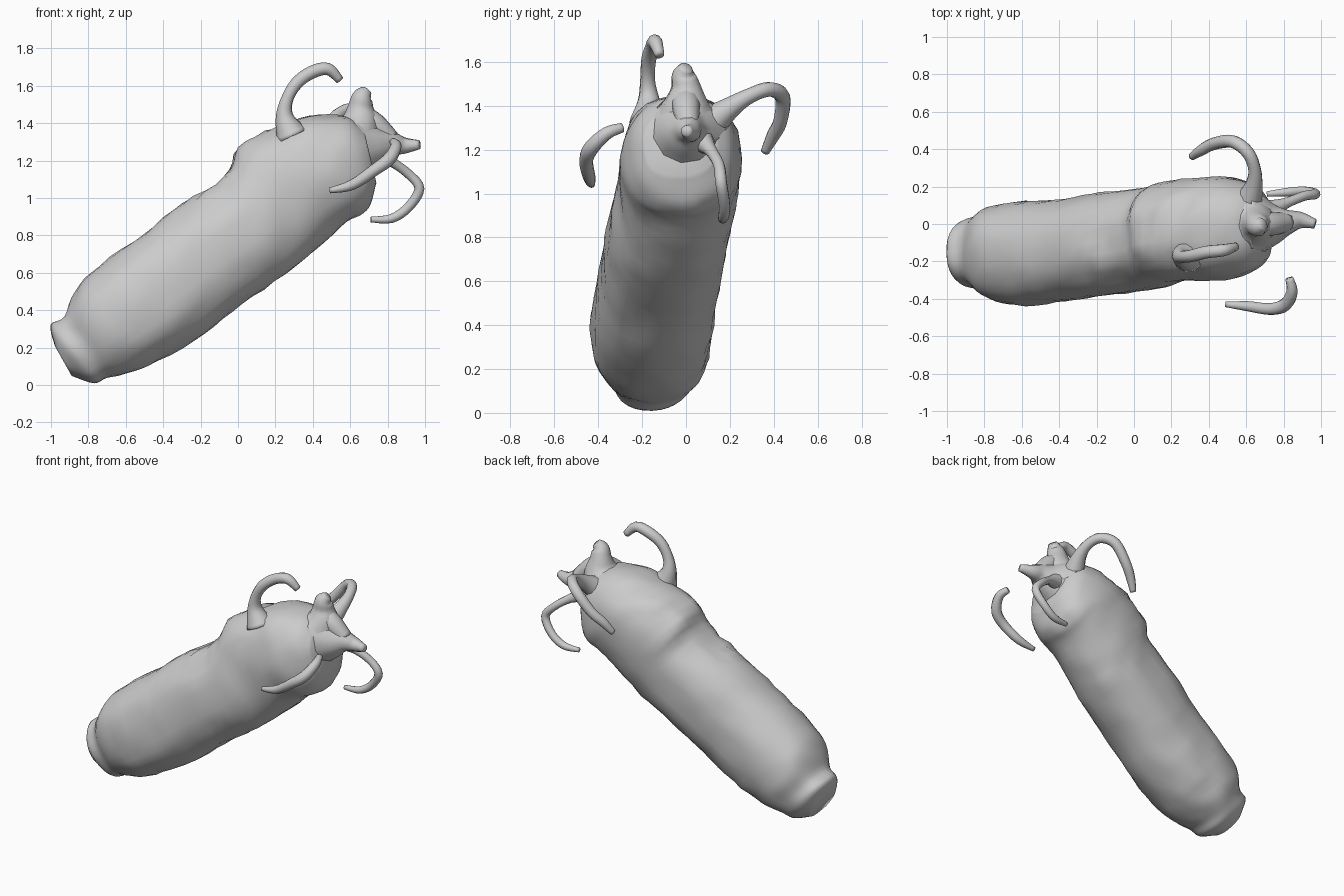
import bpy, bmesh, math
from mathutils import Vector, noise

if "Cube" in bpy.data.objects:
    bpy.data.objects.remove(bpy.data.objects["Cube"])

# Body stations: top (x, z), bottom (x, z), y min, y max
STATIONS = [
    (-0.98, 0.21, -0.89, 0.05, -0.27, -0.05),
    (-1.00, 0.32, -0.77, 0.01, -0.33, 0.02),
    (-0.93, 0.37, -0.70, 0.04, -0.35, 0.05),
    (-0.87, 0.50, -0.60, 0.06, -0.41, 0.10),
    (-0.74, 0.64, -0.42, 0.13, -0.435, 0.12),
    (-0.50, 0.81, -0.18, 0.28, -0.41, 0.14),
    (-0.30, 0.97, 0.02, 0.43, -0.38, 0.17),
    (-0.07, 1.11, 0.25, 0.59, -0.35, 0.20),
    (0.00, 1.27, 0.42, 0.72, -0.315, 0.23),
    (0.20, 1.38, 0.58, 0.87, -0.30, 0.25),
    (0.38, 1.44, 0.66, 0.91, -0.29, 0.25),
    (0.57, 1.44, 0.71, 0.97, -0.25, 0.21),
    (0.67, 1.38, 0.74, 1.08, -0.19, 0.14),
]
SIDES, STEPS = 32, 4


def smooth_between(a, b, c, d, t):
    """Catmull-Rom blend of four stations."""
    return [0.5 * (2*q + (r-p)*t + (2*p-5*q+4*r-s)*t*t + (3*q-p-3*r+s)*t**3)
            for p, q, r, s in zip(a, b, c, d)]


def power(v, e):
    return math.copysign(abs(v) ** e, v)


def finish(name, bm):
    bmesh.ops.recalc_face_normals(bm, faces=bm.faces)
    mesh = bpy.data.meshes.new(name)
    bm.to_mesh(mesh)
    bm.free()
    mesh.shade_smooth()
    ob = bpy.data.objects.new(name, mesh)
    bpy.context.collection.objects.link(ob)
    return ob


def loft(name, rings, cap_start=True):
    bm = bmesh.new()
    rows = [[bm.verts.new(p) for p in ring] for ring in rings]
    n = len(rows[0])
    for a, b in zip(rows, rows[1:]):
        for i in range(n):
            j = (i + 1) % n
            bm.faces.new((a[i], a[j], b[j], b[i]))
    for row in ([rows[0]] if cap_start else []) + [rows[-1]]:
        c = bm.verts.new(sum((v.co for v in row), Vector()) / n)
        for i in range(n):
            bm.faces.new((row[i], row[(i + 1) % n], c))
    return finish(name, bm)


# Slanted lumpy body
rings = []
last = len(STATIONS) - 1
for k in range(last * STEPS + 1):
    i, t = min(k // STEPS, last - 1), 0
    t = k / STEPS - i
    s = smooth_between(STATIONS[max(i-1, 0)], STATIONS[i], STATIONS[i+1],
                       STATIONS[min(i+2, last)], t)
    top, bot = Vector((s[0], 0, s[1])), Vector((s[2], 0, s[3]))
    mid, half = (top + bot) / 2, (top - bot) / 2
    yc, yr = (s[4] + s[5]) / 2, (s[5] - s[4]) / 2
    ring = []
    for q in range(SIDES):
        a = math.tau * q / SIDES
        u, w = power(math.cos(a), 0.88), power(math.sin(a), 0.88)
        p = mid + half * u + Vector((0, yc + yr * w, 0))
        # Rougher patch along the upper ridge
        rough = 0.03 if u > 0.6 and -0.25 < p.x < 0.3 else 0.012
        out = (half.normalized() * u + Vector((0, w, 0))).normalized()
        p += out * noise.noise(p * 9) * rough
        p.z = max(p.z, 0)
        ring.append(p)
    rings.append(ring)
loft("body", rings)


def tube(name, points, sides=10, steps=4):
    """Tapered tube through (x, y, z, radius) points."""
    path = []
    m = len(points) - 1
    for k in range(m * steps + 1):
        i = min(k // steps, m - 1)
        path.append(smooth_between(points[max(i-1, 0)], points[i], points[i+1],
                                   points[min(i+2, m)], k / steps - i))
    rows, side = [], None
    for k, p in enumerate(path):
        d = (Vector(path[min(k+1, len(path)-1)][:3]) - Vector(path[max(k-1, 0)][:3])).normalized()
        side = side or d.orthogonal()
        side = (side - d * side.dot(d)).normalized()
        other = d.cross(side)
        rows.append([Vector(p[:3]) + p[3] * (side * math.cos(math.tau*q/sides)
                     + other * math.sin(math.tau*q/sides)) for q in range(sides)])
    return loft(name, rows)


# Stub horns at the head end
tube("upper_horn", [(0.60, 0, 1.30, 0.19), (0.65, 0, 1.40, 0.115), (0.655, 0, 1.48, 0.072),
                    (0.665, -0.01, 1.54, 0.055), (0.69, 0, 1.575, 0.03)])
tube("nose_horn", [(0.64, 0, 1.27, 0.19), (0.74, 0, 1.28, 0.12), (0.82, 0.01, 1.29, 0.07),
                   (0.89, 0.02, 1.28, 0.045), (0.97, 0, 1.285, 0.025)])
tube("horn_bridge", [(0.66, 0, 1.44, 0.06), (0.73, 0, 1.39, 0.065), (0.82, 0.01, 1.31, 0.05)])

# Curling tendrils
tube("top_tendril", [(0.29, -0.17, 1.33, 0.09), (0.25, -0.17, 1.43, 0.05), (0.26, -0.175, 1.52, 0.034),
                     (0.31, -0.17, 1.61, 0.034), (0.39, -0.15, 1.67, 0.035),
                     (0.48, -0.14, 1.69, 0.033), (0.545, -0.12, 1.63, 0.022)])
tube("back_tendril", [(0.61, 0.11, 1.32, 0.08), (0.64, 0.20, 1.39, 0.05), (0.645, 0.29, 1.445, 0.035),
                      (0.61, 0.38, 1.475, 0.034), (0.53, 0.44, 1.44, 0.035),
                      (0.43, 0.43, 1.33, 0.033), (0.36, 0.395, 1.26, 0.03), (0.31, 0.36, 1.19, 0.02)])
tube("front_tendril", [(0.83, -0.29, 1.30, 0.022), (0.845, -0.36, 1.275, 0.03),
                       (0.81, -0.43, 1.21, 0.035), (0.73, -0.455, 1.15, 0.032),
                       (0.61, -0.44, 1.07, 0.028), (0.49, -0.43, 1.04, 0.015)])
tube("lower_tendril", [(0.72, 0.07, 1.24, 0.06), (0.81, 0.11, 1.20, 0.03), (0.91, 0.15, 1.13, 0.026),
                       (0.97, 0.16, 1.05, 0.027), (0.91, 0.175, 0.95, 0.026),
                       (0.82, 0.17, 0.89, 0.024), (0.71, 0.16, 0.885, 0.015)])
